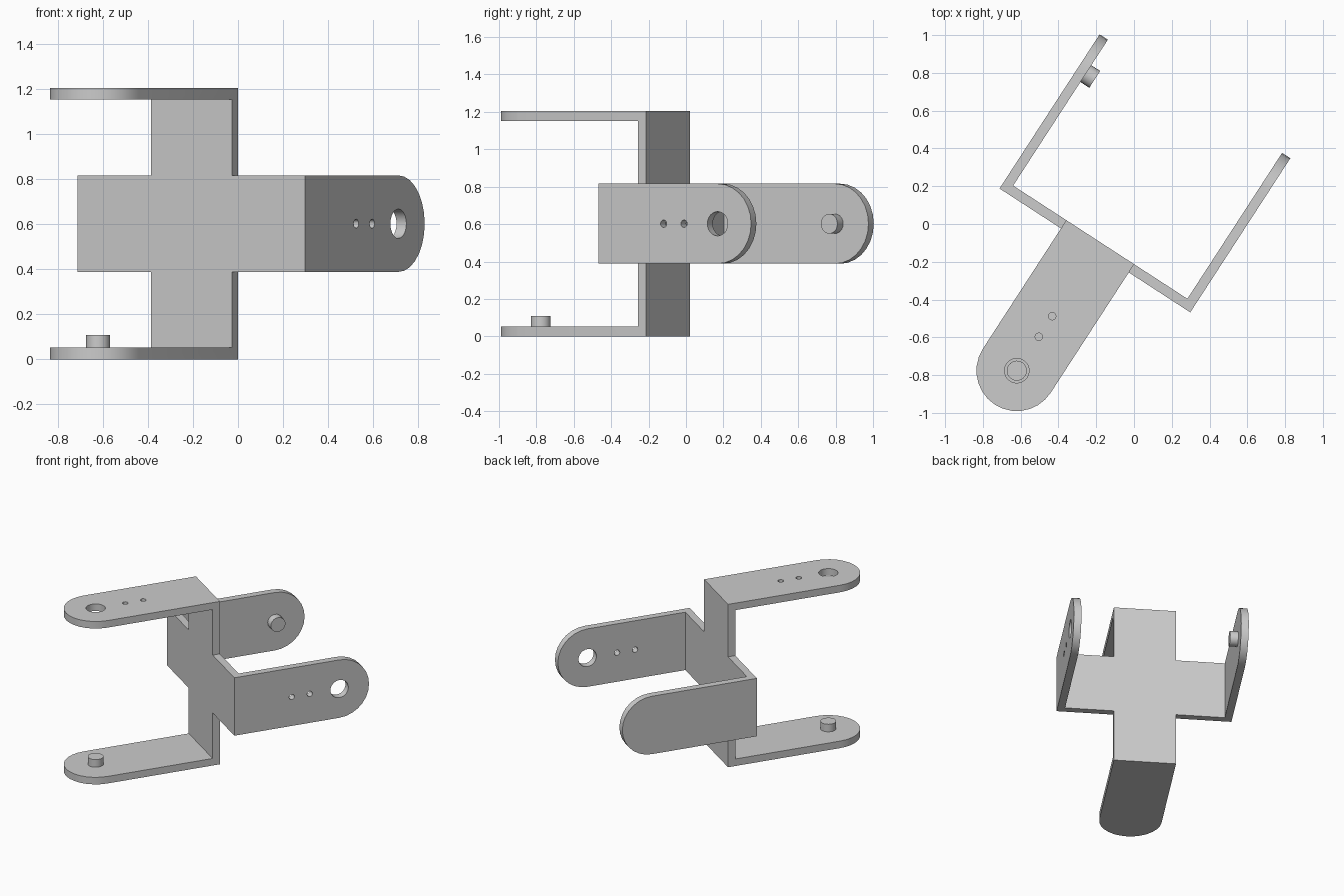
import bpy, bmesh
from math import pi, sin, cos, radians
from mathutils import Matrix, Vector

if "Cube" in bpy.data.objects:
    bpy.data.objects.remove(bpy.data.objects["Cube"])

HALF = 0.602      # half span of the cross, and its centre height
WIDTH = 0.214     # half width of every strip
THICK = 0.052     # sheet thickness
REACH = 0.759     # front sheet face to pivot centre
PIN_R, HOLE_R, SMALL_R = 0.053, 0.065, 0.02
X, Y, Z = Vector((1, 0, 0)), Vector((0, 1, 0)), Vector((0, 0, 1))
PLACE = Matrix.Translation((-0.207, -0.14, 0)) @ Matrix.Rotation(radians(-33), 4, "Z")

grey = bpy.data.materials.new("plain_grey")
grey.use_nodes = True
grey.diffuse_color = (0.6, 0.6, 0.6, 1)
grey.node_tree.nodes["Principled BSDF"].inputs["Base Color"].default_value = (0.6, 0.6, 0.6, 1)


def frame(along, inward, origin):
    """Axes: across the strip, along the strip, through the sheet."""
    m = Matrix((along.cross(inward), along, inward)).transposed().to_4x4()
    return Matrix.Translation(origin) @ m


def prism(name, outline, low, high, matrix):
    bm = bmesh.new()
    face = bm.faces.new([bm.verts.new((x, y, low)) for x, y in outline])
    side = bmesh.ops.extrude_face_region(bm, geom=[face])["geom"]
    bmesh.ops.translate(bm, vec=(0, 0, high - low),
                        verts=[v for v in side if isinstance(v, bmesh.types.BMVert)])
    bmesh.ops.recalc_face_normals(bm, faces=bm.faces)
    bm.transform(matrix)
    mesh = bpy.data.meshes.new(name)
    bm.to_mesh(mesh)
    bm.free()
    mesh.materials.append(grey)
    obj = bpy.data.objects.new(name, mesh)
    bpy.context.collection.objects.link(obj)
    return obj


def circle(radius, y, count):
    return [(radius * cos(2 * pi * i / count), y + radius * sin(2 * pi * i / count))
            for i in range(count)]


def combine(target, tool, operation):
    mod = target.modifiers.new("join", "BOOLEAN")
    mod.operation, mod.object, mod.solver = operation, tool, "EXACT"
    bpy.context.view_layer.objects.active = target
    bpy.ops.object.modifier_apply(modifier=mod.name)
    bpy.data.objects.remove(tool)


def tidy(obj):
    bm = bmesh.new()
    bm.from_mesh(obj.data)
    bmesh.ops.remove_doubles(bm, verts=bm.verts, dist=1e-4)
    bmesh.ops.dissolve_limit(bm, angle_limit=0.01, verts=bm.verts, edges=bm.edges)
    bm.to_mesh(obj.data)
    bm.free()


def finish(obj):
    obj.matrix_world = PLACE
    bpy.ops.object.select_all(action="DESELECT")
    obj.select_set(True)
    bpy.context.view_layer.objects.active = obj
    bpy.ops.object.shade_smooth_by_angle(angle=radians(35))


# Cross-shaped sheet in the middle
def strip(name, w, h):
    outline = [(-w, -h), (w, -h), (w, h), (-w, h)]
    return prism(name, outline, 0, THICK, frame(Z, -Y, (0, THICK, HALF)))


body = strip("cross_bracket", HALF, WIDTH)
combine(body, strip("upright", WIDTH, HALF), "UNION")

# Four round-ended arms: two reach back, two reach forward
arms = {
    "right": (frame(Y, -X, (HALF, 0, HALF)), REACH, True),
    "left": (frame(Y, X, (-HALF, 0, HALF)), REACH, False),
    "top": (frame(-Y, -Z, (0, THICK, 2 * HALF)), REACH + THICK, True),
    "bottom": (frame(-Y, Z, (0, THICK, 0)), REACH + THICK, False),
}
for name, (matrix, reach, _) in arms.items():
    outline = [(-WIDTH, 0), (WIDTH, 0)]
    outline += [(WIDTH * cos(pi * i / 14), reach + WIDTH * sin(pi * i / 14)) for i in range(15)]
    combine(body, prism(name + "_arm", outline, 0, THICK, matrix), "UNION")
tidy(body)

# Pivot and sensor holes in two arms, pivot pins on the facing arms
for name, (matrix, reach, has_holes) in arms.items():
    if has_holes:
        for radius, back, count in ((HOLE_R, 0, 24), (SMALL_R, 0.214, 12), (SMALL_R, 0.344, 12)):
            cutter = prism("cutter", circle(radius, reach - back, count), -0.1, 0.15, matrix)
            combine(body, cutter, "DIFFERENCE")
    else:
        finish(prism(name + "_pin", circle(PIN_R, reach, 20), THICK - 0.01, THICK + 0.056, matrix))
finish(body)
